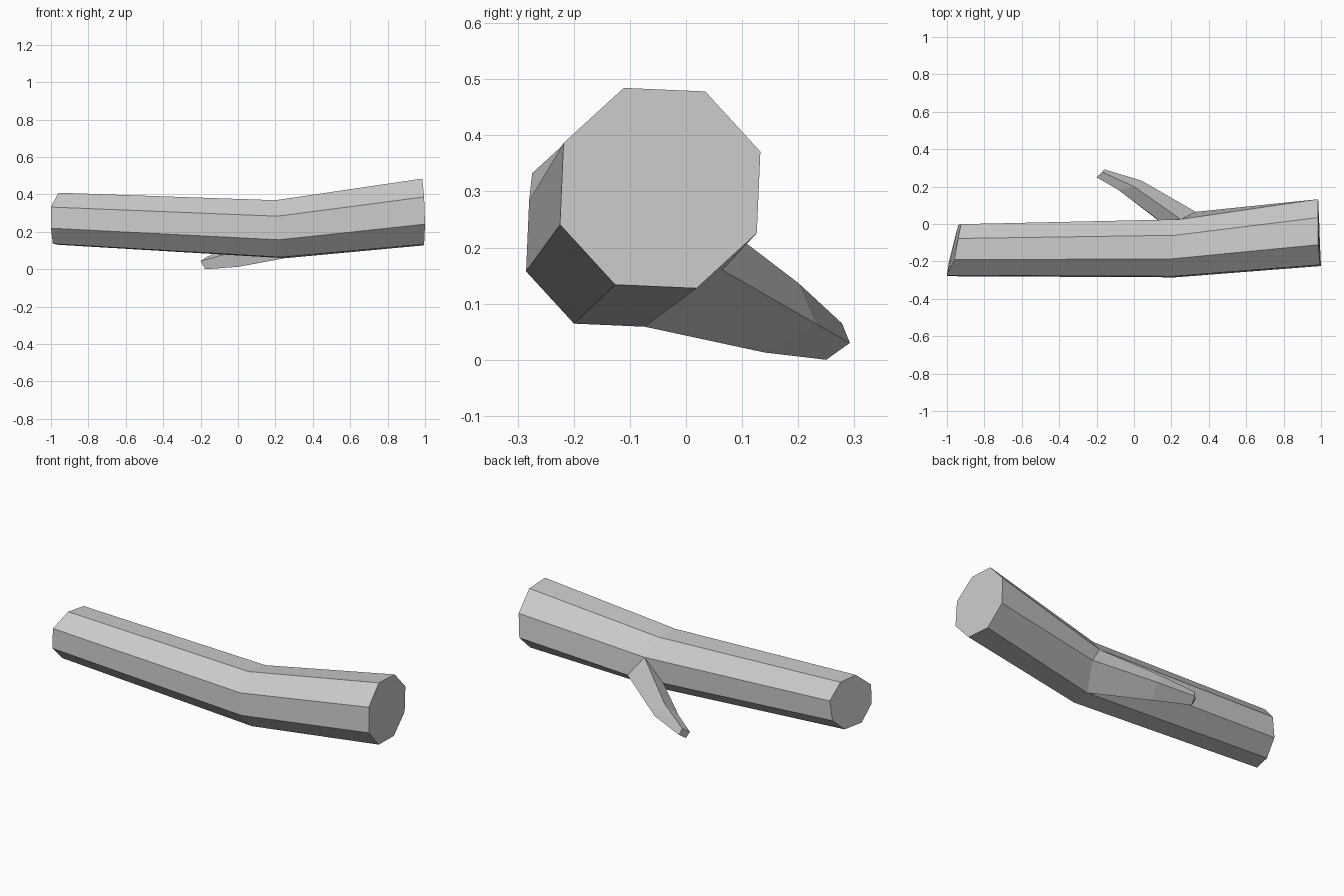
import bpy
import bmesh
from math import cos, sin, radians

cube = bpy.data.objects.get("Cube")
if cube:
    bpy.data.objects.remove(cube, do_unlink=True)

bark = bpy.data.materials.new("grey_bark")
bark.use_nodes = True
colour = (0.6, 0.6, 0.6, 1)
bark.diffuse_color = colour
bark.node_tree.nodes["Principled BSDF"].inputs["Base Color"].default_value = colour

bm = bmesh.new()


def ring(cy, cz, radius, xs):
    """Octagon around the log axis, with one x per corner."""
    angles = [radians(110 - 45 * i) for i in range(8)]
    return [bm.verts.new((x, cy + radius * cos(a), cz + radius * sin(a)))
            for x, a in zip(xs, angles)]


def bridge(a, b):
    """Join two loops of equal length with quads."""
    n = len(a)
    for i in range(n):
        j = (i + 1) % n
        bm.faces.new((a[i], a[j], b[j], b[i]))


# Log: cut end, bend and slanted far end
right_end = ring(-0.046, 0.306, 0.19, [0.985, 0.985, 0.985, 0.985, 0.99, 0.995, 1, 0.995])
bend = ring(-0.13, 0.214, 0.165, [0.2, 0.22, 0.25, 0.25, 0.25, 0.23, 0.22, 0.21])
left_end = ring(-0.14, 0.27, 0.148, [-0.96, -0.94, -0.925, -0.94, -0.96, -0.99, -1, -1])

# The lower back corner of the bend splits to open a diamond for the branch
outer, inner = bend[3], bm.verts.new((0.13, 0.022, 0.15))
outer.co = (0.33, 0.065, 0.16)
bridge(right_end, bend)
bridge(bend[:3] + [inner] + bend[4:], left_end)
bm.faces.new(right_end)
bm.faces.new(left_end)

# Branch: tapered four-sided stub growing from the diamond
base = [bend[2], outer, bend[4], inner]
middle = [bm.verts.new(p) for p in
          [(0, 0.2, 0.137), (0.04, 0.232, 0.064), (0, 0.14, 0.013), (-0.08, 0.18, 0.078)]]
tip = [bm.verts.new(p) for p in
       [(-0.17, 0.278, 0.065), (-0.16, 0.292, 0.03), (-0.175, 0.25, 0), (-0.2, 0.25, 0.043)]]
bridge(base, middle)
bridge(middle, tip)
bm.faces.new(tip)

bmesh.ops.recalc_face_normals(bm, faces=bm.faces)
mesh = bpy.data.meshes.new("branched_log")
bm.to_mesh(mesh)
bm.free()
mesh.materials.append(bark)
log = bpy.data.objects.new("branched_log", mesh)
bpy.context.collection.objects.link(log)
